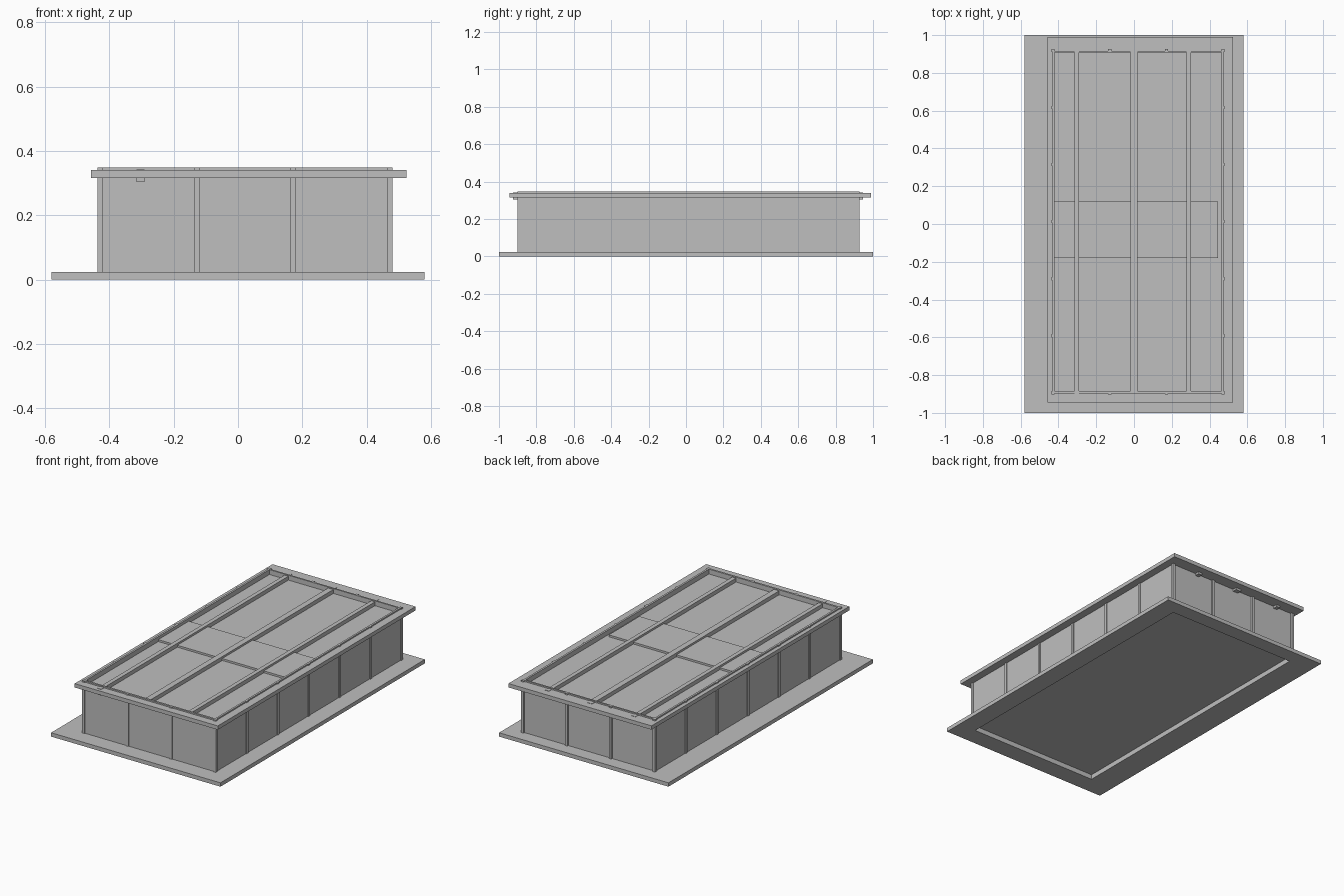
import bpy

old = bpy.data.objects.get("Cube")
if old:
    bpy.data.objects.remove(old, do_unlink=True)

grey = bpy.data.materials.new("plain_grey")
grey.use_nodes = True
colour = (0.52, 0.52, 0.52, 1)
grey.diffuse_color = colour
grey.node_tree.nodes["Principled BSDF"].inputs["Base Color"].default_value = colour


def box(name, x, y, z):
    """Box from (min, max) ranges on each axis."""
    verts = [(a, b, c) for a in x for b in y for c in z]
    faces = [(0, 1, 3, 2), (4, 6, 7, 5), (0, 4, 5, 1),
             (2, 3, 7, 6), (0, 2, 6, 4), (1, 5, 7, 3)]
    mesh = bpy.data.meshes.new(name)
    mesh.from_pydata(verts, [], faces)
    mesh.materials.append(grey)
    obj = bpy.data.objects.new(name, mesh)
    bpy.context.collection.objects.link(obj)
    return obj


def frame(name, outer, inner, z):
    """Rectangular ring between two (x0, x1, y0, y1) outlines."""
    def corners(r, h):
        return [(r[0], r[2], h), (r[1], r[2], h), (r[1], r[3], h), (r[0], r[3], h)]
    loops = [corners(outer, z[0]), corners(outer, z[1]),
             corners(inner, z[1]), corners(inner, z[0])]
    verts = [v for loop in loops for v in loop]
    faces = []
    for k in range(4):
        for i in range(4):
            j, n = (i + 1) % 4, (k + 1) % 4
            faces.append((k * 4 + i, k * 4 + j, n * 4 + j, n * 4 + i))
    mesh = bpy.data.meshes.new(name)
    mesh.from_pydata(verts, [], faces)
    mesh.materials.append(grey)
    obj = bpy.data.objects.new(name, mesh)
    bpy.context.collection.objects.link(obj)
    return obj


INNER = (-0.42, 0.463, -0.885, 0.907)
WALL = (-0.432, 0.475, -0.897, 0.917)
BASE_TOP, EAVE_LOW, EAVE_TOP, TOP = 0.024, 0.316, 0.34, 0.348

# Base plinth with a recessed floor underneath
frame("base_plinth", (-0.58, 0.58, -1, 1), INNER, (0, BASE_TOP))
box("floor", INNER[:2], INNER[2:], (0.03, 0.04))

# Walls, rising past the eave as a low parapet
frame("walls", WALL, INNER, (BASE_TOP, TOP))
frame("eave", (-0.457, 0.523, -0.945, 0.99), WALL, (EAVE_LOW, EAVE_TOP))

# Posts on a regular grid around the walls
R = 0.0085
xs = [-0.4285 + 0.3 * i for i in range(4)]
ys = [-0.8935 + 0.302 * i for i in range(7)]
for i, x in enumerate(xs):
    for j, y in enumerate(ys):
        if i in (0, 3) or j in (0, 6):
            box("wall_post", (x - R, x + R), (y - R, y + R), (BASE_TOP, TOP))

# Sunken roof deck with a raised band across the middle
box("roof_deck", INNER[:2], INNER[2:], (0.306, 0.318))
box("roof_centre_panel", (-0.42, 0.445), (-0.18, 0.12), (0.31, 0.33))

# Roof beams, their ends showing at the back eave
for x, half, front in ((-0.303, 0.013, -0.925), (0.0, 0.018, -0.885), (0.29, 0.013, -0.885)):
    box("roof_beam", (x - half, x + half), (front, 0.945), (0.303, 0.342))
